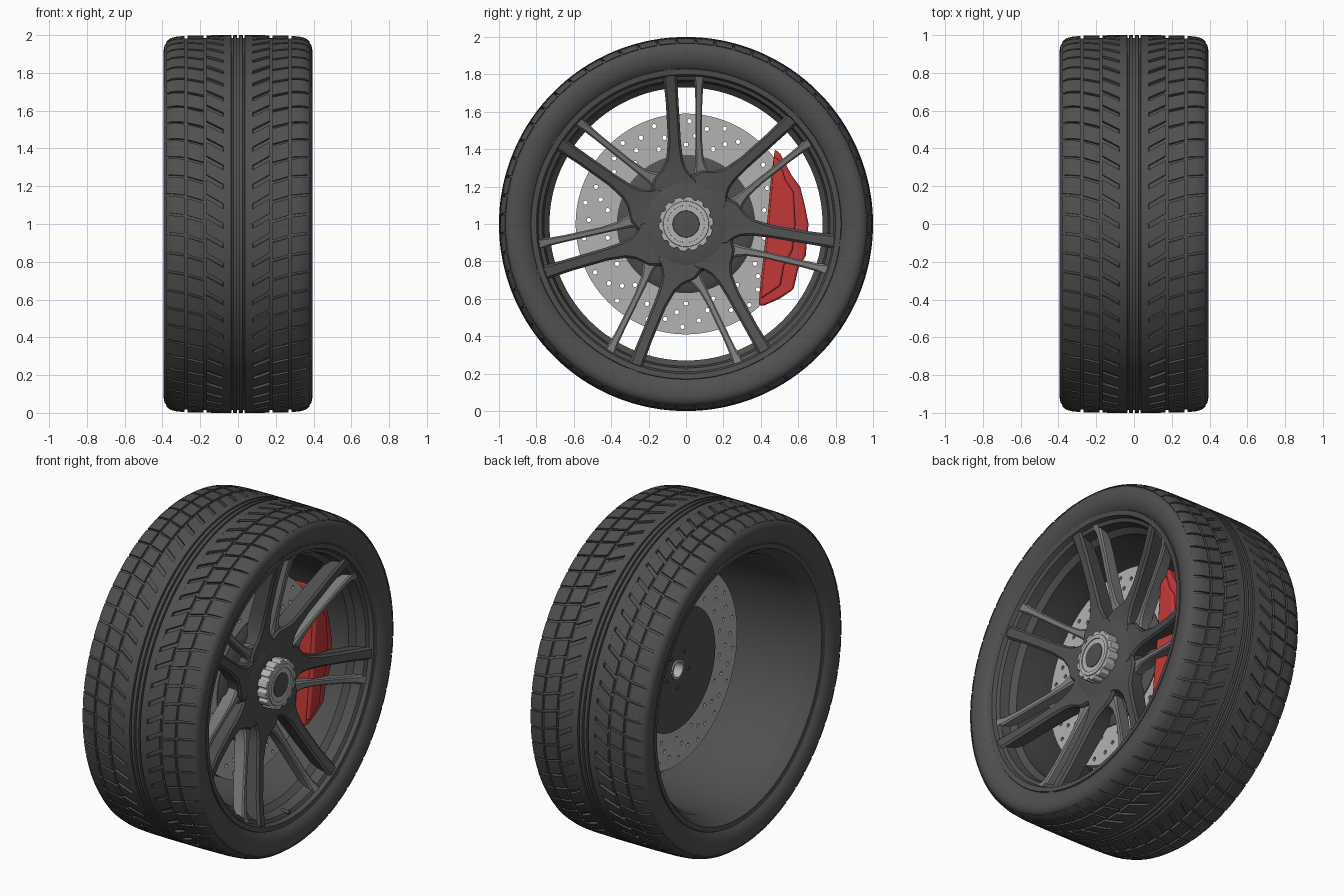
import bpy, bmesh
from math import sin, cos, pi, tau

if "Cube" in bpy.data.objects:
    bpy.data.objects.remove(bpy.data.objects["Cube"])

def material(name, r, g, b):
    m = bpy.data.materials.new(name)
    m.diffuse_color = (r, g, b, 1)
    m.use_nodes = True
    m.node_tree.nodes["Principled BSDF"].inputs["Base Color"].default_value = m.diffuse_color
    return m

RUBBER = material("rubber", .08, .08, .08)
DARK = material("dark_metal", .08, .08, .08)
MID = material("mid_metal", .2, .2, .2)
LIGHT = material("light_metal", .45, .45, .45)
RED = material("red_paint", .55, .04, .04)

def finish(bm, name, mat, angle=35):
    bmesh.ops.recalc_face_normals(bm, faces=bm.faces)
    me = bpy.data.meshes.new(name)
    bm.to_mesh(me)
    bm.free()
    ob = bpy.data.objects.new(name, me)
    bpy.context.collection.objects.link(ob)
    me.materials.append(mat)
    bpy.ops.object.select_all(action='DESELECT')
    ob.select_set(True)
    bpy.context.view_layer.objects.active = ob
    bpy.ops.object.shade_smooth_by_angle(angle=angle * pi / 180)
    return ob

def at(x, r, a, t=0):
    """Point at radius r, angle a clockwise from the top, sideways offset t."""
    return (x, t * cos(a) + r * sin(a), 1 + r * cos(a) - t * sin(a))

def loft(bm, rings, closed=False):
    rings = [[bm.verts.new(p) for p in ring] for ring in rings]
    n = len(rings[0])
    for i in range(len(rings) - (0 if closed else 1)):
        a, b = rings[i], rings[(i + 1) % len(rings)]
        for j in range(n):
            k = (j + 1) % n
            bm.faces.new((a[j], a[k], b[k], b[j]))
    if not closed:
        bm.faces.new(rings[0])
        bm.faces.new(rings[-1])

def revolve(name, profile, mat, segs=128):
    """Spin a closed (x, r) profile around the axle."""
    bm = bmesh.new()
    loft(bm, [[at(x, r, tau * i / segs) for x, r in profile] for i in range(segs)], True)
    return finish(bm, name, mat)

def prism(name, outline, x0, x1, mat, bevel=0.0):
    """Extrude a (y, z) outline along the axle."""
    bm = bmesh.new()
    loft(bm, [[(x, y, z) for y, z in outline] for x in (x0, x1)])
    ob = finish(bm, name, mat)
    if bevel:
        m = ob.modifiers.new("bevel", 'BEVEL')
        m.width, m.segments, m.limit_method = bevel, 2, 'ANGLE'
    return ob

def pegs(bm, x0, x1, radius, spots, segs=12):
    """Small cylinders along x at (r, angle) spots."""
    for r, a in spots:
        _, cy, cz = at(0, r, a)
        loft(bm, [[(x, cy + radius * cos(tau * i / segs), cz + radius * sin(tau * i / segs))
                   for i in range(segs)] for x in (x0, x1)])

# Tyre carcass with the centre ribs
half = [(.004, .985), (.006, 1.0), (.025, 1.0), (.027, .985), (.034, .985), (.036, 1.0),
        (.078, 1.0), (.08, .985), (.30, .983), (.345, .978), (.374, .966), (.389, .945), (.394, .92),
        (.389, .88), (.376, .848), (.358, .828), (.33, .83), (.35, .9), (.32, .95)]
revolve("tyre", half + [(-x, r) for x, r in reversed(half)], RUBBER, 180)

# Tread blocks: slanted bands on each side, the shoulder split by a short sipe
bm = bmesh.new()
N = 60
bands = [([(.074, 1.0), (.12, 1.0), (.167, .999)], .6, .75, 0),
         ([(.182, .999), (.225, .998), (.268, .997)], .3, .86, .02),
         ([(.282, .996), (.325, .992), (.356, .984), (.378, .968)], .12, .88, .05)]
for across, slant, fill, shift in bands:
    for side in (-1, 1):
        for i in range(N):
            rows = []
            for j in range(3):
                a0 = tau / N * (i + fill * j / 2) + shift
                top, low = [], []
                for x, r in across:
                    a = a0 + slant * (x - across[0][0])
                    for lst, d in ((top, 0), (low, .022)):
                        # angle grows upwards on the front (-y) side
                        lst.append((side * (x - d * (x > .34)), -(r - d) * cos(a), 1 + (r - d) * sin(a)))
                rows.append(top + low[::-1])
            loft(bm, rows)
finish(bm, "tread_blocks", RUBBER, 30)

# Rim barrel with front and rear lips
revolve("rim", [(.35, .836), (.366, .828), (.362, .80), (.338, .79), (.328, .77), (.27, .76),
                (.24, .73), (.1, .735), (-.28, .75), (-.30, .765), (-.335, .78), (-.362, .80),
                (-.366, .828), (-.35, .836), (-.32, .80), (-.2, .775), (.2, .775), (.32, .80)], DARK)

# Seven spoke pairs; stations are (r, left, right, front x, depth)
thick = [(.16, -.19, .08, .222, .10), (.235, -.175, .06, .224, .11), (.25, -.165, .036, .225, .11),
         (.27, -.148, .017, .226, .11), (.30, -.125, -.002, .229, .11),
         (.35, -.105, -.017, .237, .11), (.45, -.097, -.028, .256, .11), (.65, -.108, -.04, .308, .10),
         (.83, -.127, -.05, .366, .09)]
thin = [(.16, -.03, .18, .20, .08), (.235, .02, .18, .203, .085), (.25, .034, .16, .204, .085),
        (.27, .042, .137, .206, .085), (.30, .047, .112, .21, .085),
        (.35, .049, .094, .219, .08), (.45, .05, .085, .24, .08), (.65, .05, .087, .29, .075),
        (.74, .048, .092, .318, .07), (.795, .037, .106, .345, .07)]

def spoke(bm, stations, ang):
    rings = []
    for r, l, h, x, d in stations:
        c = min(.012, (h - l) * .2)
        section = [(x, l + c), (x, h - c), (x - c, h), (x - d, h - c), (x - d, l + c), (x - c, l)]
        rings.append([at(px, r, ang, t) for px, t in section])
    loft(bm, rings)

for name, stations, mat in (("main_spokes", thick, DARK), ("slim_spokes", thin, MID)):
    bm = bmesh.new()
    for k in range(7):
        spoke(bm, stations, tau * k / 7)
    finish(bm, name, mat)

# Wheel hub, fluted centre nut and plain cap
revolve("wheel_hub", [(.12, .05), (.12, .25), (.14, .268), (.19, .268), (.215, .25),
                      (.228, .2), (.235, .13), (.235, .05)], DARK, 96)
flutes = 14
outline = [(r * sin(a), 1 + r * cos(a)) for i in range(flutes) for r, a in
           [((.147, .134)[j > 2], tau * (i + f) / flutes)
            for j, f in enumerate((0, .28, .56, .68, .88))]]
prism("centre_nut", outline, .21, .292, LIGHT, .003)
revolve("nut_face_ring", [(.285, .098), (.285, .125), (.297, .121), (.297, .10)], LIGHT, 64)
revolve("centre_cap", [(.285, .001), (.285, .075), (.295, .07), (.297, .001)], DARK, 48)

# Drilled brake disc
disc = revolve("brake_disc", [(.065, .34), (.065, .59), (.115, .59), (.115, .34)], LIGHT)
bm = bmesh.new()
spots = [(r, tau * (i + o) / 18) for i in range(18)
         for r, o in ((.425, 0), (.475, .3), (.52, .62), (.55, .1))]
pegs(bm, 0, .16, .012, spots, 10)
cutter = finish(bm, "disc_hole_cutter", LIGHT)
cutter.hide_render = True
mod = disc.modifiers.new("holes", 'BOOLEAN')
mod.operation, mod.object, mod.solver = 'DIFFERENCE', cutter, 'EXACT'
# Bake the holes in, remove the cutter and keep the disc faces flat
bpy.ops.object.select_all(action='DESELECT')
disc.select_set(True)
bpy.context.view_layer.objects.active = disc
bpy.ops.object.modifier_apply(modifier="holes")
bpy.data.objects.remove(cutter)
bpy.ops.object.shade_flat()

# Disc bell, axle sleeve and rear bolts
revolve("disc_bell", [(.06, .045), (.06, .37), (.12, .37), (.145, .33), (.145, .045)], DARK, 96)
revolve("axle_sleeve", [(.052, .045), (.052, .058), (.2, .058), (.2, .045)], LIGHT, 32)
bm = bmesh.new()
pegs(bm, .053, .08, .011, [(.11, tau * (k + .5) / 5) for k in range(5)])
finish(bm, "rear_bolts", DARK)

# Brake caliper body with a raised outer bridge
body = [(.475, 1.40), (.505, 1.375), (.565, 1.26), (.61, 1.2), (.635, 1.1), (.655, 1.0),
        (.64, .83), (.60, .76), (.575, .65), (.50, .60), (.42, .565), (.388, .565),
        (.40, .70), (.428, .95), (.455, 1.25)]
prism("caliper_body", body, .035, .185, RED, .012)
bridge = [(.47, 1.36), (.50, 1.34), (.53, 1.24), (.575, 1.17), (.585, 1.0), (.57, .86),
          (.525, .78), (.505, .67), (.40, .60), (.412, .72), (.438, .95), (.46, 1.2)]
prism("caliper_bridge", bridge, .17, .205, RED, .01)

# Tyre valve
bm = bmesh.new()
pegs(bm, .29, .35, .011, [(.77, pi)])
finish(bm, "valve", DARK)
